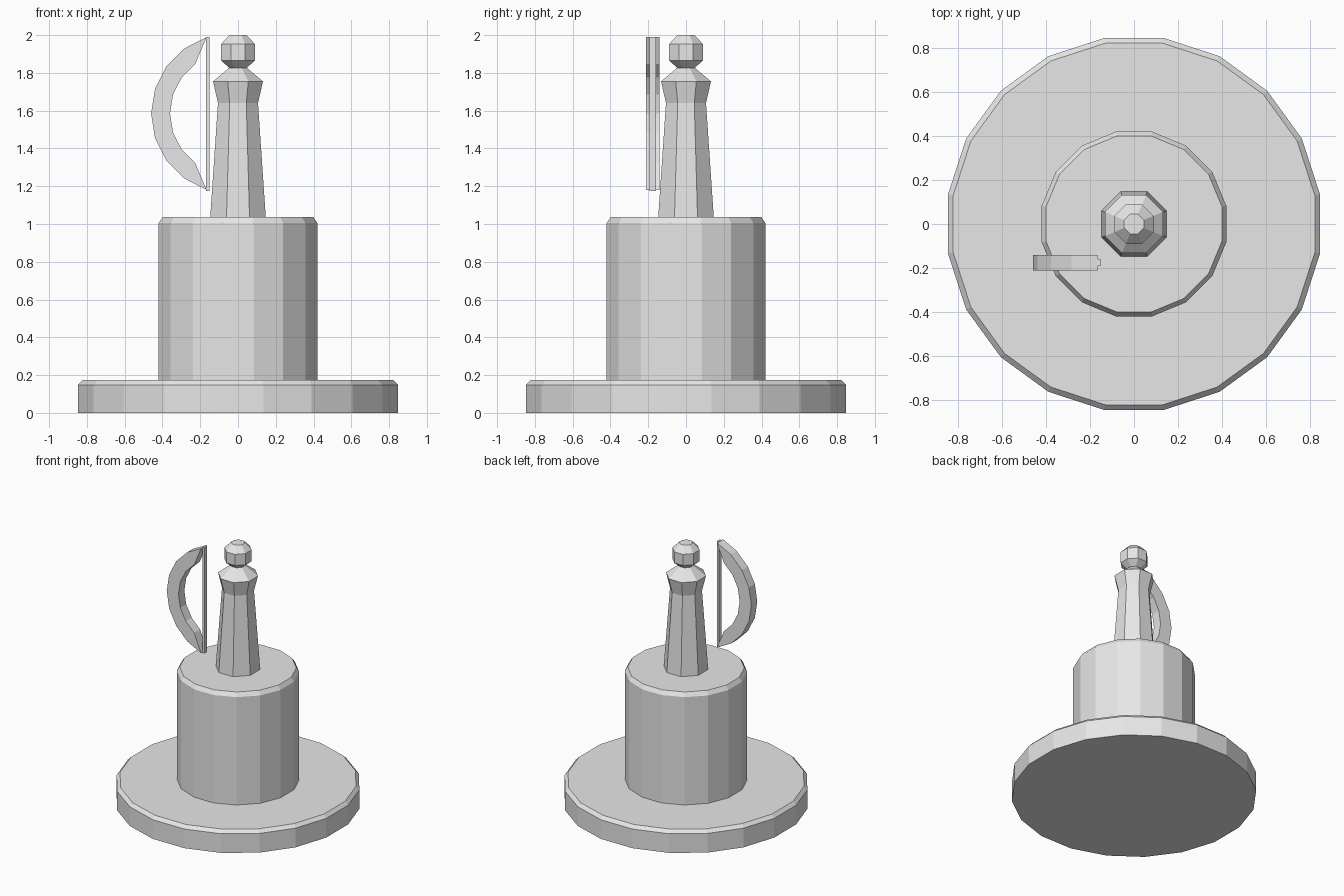
import bpy, bmesh
from math import sin, cos, pi, radians

if "Cube" in bpy.data.objects:
    bpy.data.objects.remove(bpy.data.objects["Cube"])

# Single plain material
grey = bpy.data.materials.new("light grey")
grey.use_nodes = True
grey.diffuse_color = (0.8, 0.8, 0.8, 1)
grey.node_tree.nodes["Principled BSDF"].inputs["Base Color"].default_value = (0.8, 0.8, 0.8, 1)


def finish(name, bm):
    """Turn a bmesh into a flat-shaded object."""
    bmesh.ops.recalc_face_normals(bm, faces=bm.faces)
    mesh = bpy.data.meshes.new(name)
    bm.to_mesh(mesh)
    bm.free()
    mesh.materials.append(grey)
    obj = bpy.data.objects.new(name, mesh)
    bpy.context.collection.objects.link(obj)
    return obj


def turned(name, sides, profile):
    """Stack of polygon rings; profile lists (half width across flats, height)."""
    bm = bmesh.new()
    rings = []
    for half, z in profile:
        r = half / cos(pi / sides)
        angles = [2 * pi * (i + 0.5) / sides for i in range(sides)]
        rings.append([bm.verts.new((r * cos(a), r * sin(a), z)) for a in angles])
    for low, high in zip(rings, rings[1:]):
        for i in range(sides):
            j = (i + 1) % sides
            bm.faces.new((low[i], low[j], high[j], high[i]))
    bm.faces.new(rings[0])
    bm.faces.new(rings[-1])
    return finish(name, bm)


# Stand: wide disc, pedestal drum
turned("base_disc", 20, [(0.847, 0), (0.847, 0.148), (0.823, 0.173)])
turned("pedestal", 16, [(0.42, 0.173), (0.42, 1.005), (0.40, 1.036)])

# Figure: tapered body with shoulders, and a round head
turned("body", 8, [(0.147, 1.036), (0.106, 1.64), (0.132, 1.755), (0.045, 1.828)])
turned("head", 8, [(0.045, 1.825), (0.09, 1.866), (0.09, 1.952), (0.045, 2.0)])

# Bow: crescent whose inner and outer edges meet at pointed tips
BOW_X, BOW_Y, BOW_Z = -0.035, -0.176, 1.585
DEPTH = 0.036
bm = bmesh.new()
sections = []
for k in range(-4, 5):
    a = radians(18 * k)
    radii = (0.425,) if abs(k) == 4 else (0.425, 0.325)
    sections.append([[bm.verts.new((BOW_X - r * cos(a), BOW_Y + y, BOW_Z + r * sin(a)))
                      for r in radii] for y in (-DEPTH, DEPTH)])
for (f0, b0), (f1, b1) in zip(sections, sections[1:]):
    bm.faces.new(f0 + f1[::-1])
    bm.faces.new(b0 + b1[::-1])
    for edge in (0, -1):
        bm.faces.new((f0[edge], b0[edge], b1[edge], f1[edge]))
finish("bow", bm)

# Bowstring: slim square rod between the tips
bm = bmesh.new()
bmesh.ops.create_cube(bm, size=1)
bmesh.ops.scale(bm, vec=(0.018, 0.032, 0.815), verts=bm.verts)
bmesh.ops.translate(bm, vec=(-0.161, BOW_Y, 1.583), verts=bm.verts)
finish("bowstring", bm)
